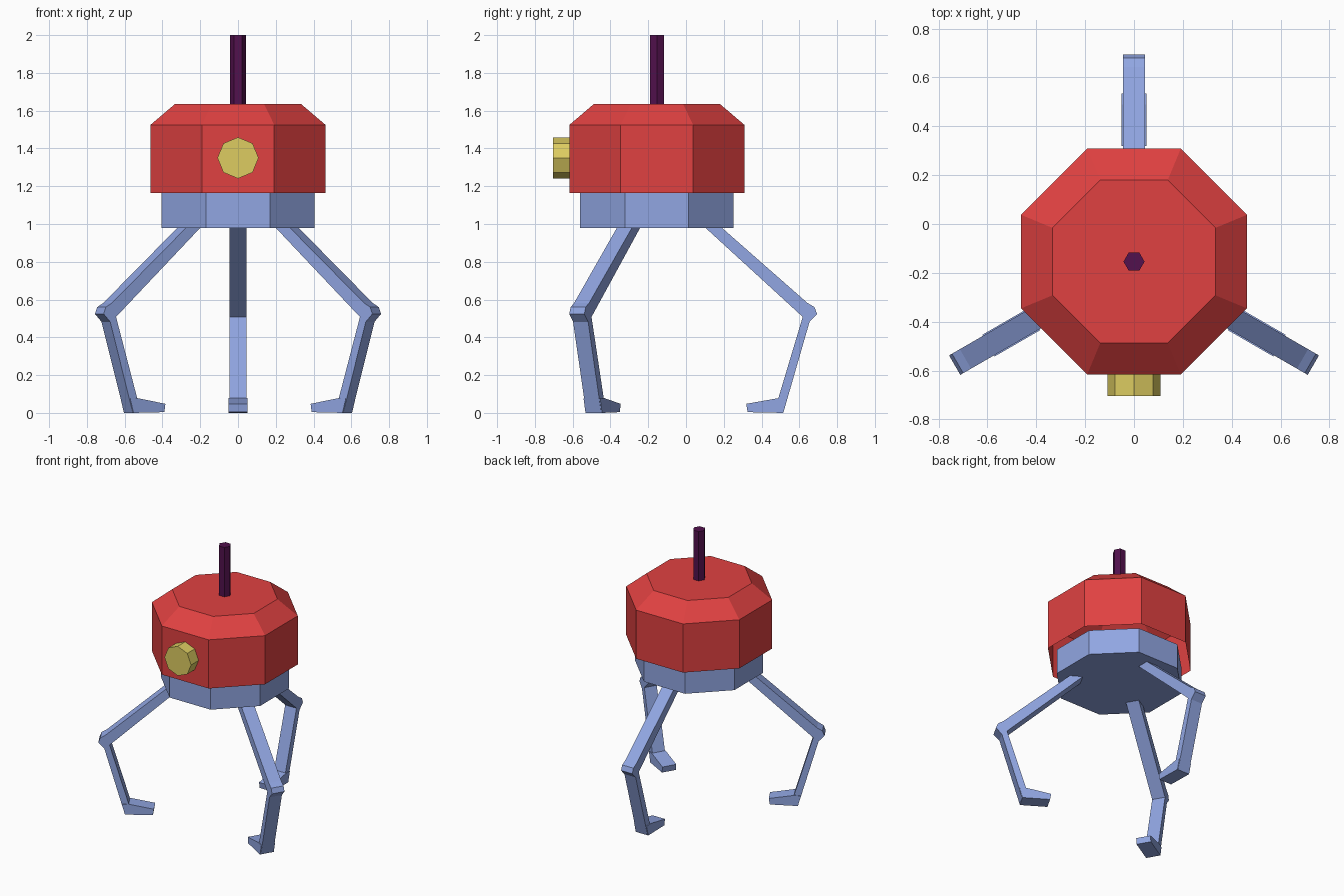
import bpy, bmesh
from math import pi, cos, sin, radians
from mathutils import Matrix, Vector

if "Cube" in bpy.data.objects:
    bpy.data.objects.remove(bpy.data.objects["Cube"])

CENTRE = Vector((0, -0.154, 0))


def material(name, rgb):
    m = bpy.data.materials.new(name)
    m.use_nodes = True
    m.diffuse_color = (*rgb, 1)
    m.node_tree.nodes["Principled BSDF"].inputs["Base Color"].default_value = (*rgb, 1)
    return m


RED = material("red", (0.745, 0.053, 0.053))
BLUE = material("soft blue", (0.283, 0.381, 0.76))
YELLOW = material("yellow", (0.723, 0.604, 0.12))
PURPLE = material("dark purple", (0.085, 0.0055, 0.074))


def finish(name, bm, mat, matrix):
    bmesh.ops.recalc_face_normals(bm, faces=bm.faces)
    bm.transform(matrix)
    mesh = bpy.data.meshes.new(name)
    bm.to_mesh(mesh)
    bm.free()
    mesh.materials.append(mat)
    ob = bpy.data.objects.new(name, mesh)
    bpy.context.collection.objects.link(ob)
    return ob


def lathe(name, sides, rings, mat, turn=0, matrix=None, open_bottom=False):
    """Stack polygon rings given as (corner radius, height)."""
    bm = bmesh.new()
    loops = []
    for r, z in rings:
        angles = [turn + 2 * pi * i / sides for i in range(sides)]
        loops.append([bm.verts.new((r * cos(a), r * sin(a), z)) for a in angles])
    for low, high in zip(loops, loops[1:]):
        for i in range(sides):
            j = (i + 1) % sides
            bm.faces.new((low[i], low[j], high[j], high[i]))
    bm.faces.new(loops[-1])
    if not open_bottom:
        bm.faces.new(loops[0])
    return finish(name, bm, mat, matrix or Matrix.Translation(CENTRE))


def slab(name, outline, half_width, mat, matrix):
    """Extrude a side outline (distance outward, height) across its width."""
    bm = bmesh.new()
    face = bm.faces.new([bm.verts.new((-half_width, r, z)) for r, z in outline])
    new = bmesh.ops.extrude_face_region(bm, geom=[face])["geom"]
    moved = [v for v in new if isinstance(v, bmesh.types.BMVert)]
    bmesh.ops.translate(bm, verts=moved, vec=(2 * half_width, 0, 0))
    return finish(name, bm, mat, matrix)


# Octagonal body shell and base
flat = cos(pi / 8)
lathe("body", 8, [(0.463 / flat, 1.165), (0.463 / flat, 1.525), (0.334 / flat, 1.635)],
      RED, pi / 8, open_bottom=True)
lathe("base", 8, [(0.406 / flat, 0.98), (0.406 / flat, 1.165)], BLUE, pi / 8)

# Antenna
lathe("antenna", 6, [(0.043, 1.63), (0.043, 2.0)], PURPLE)

# Eye facing forward
eye_pose = Matrix.Translation((0, -0.6, 1.35)) @ Matrix.Rotation(pi / 2, 4, "X")
lathe("eye", 8, [(0.109, 0), (0.109, 0.104)], YELLOW, 0, eye_pose)

# Three bent legs with inward feet
leg_outline = [(0.31, 1.0), (0.344, 0.98), (0.797, 0.582), (0.834, 0.56), (0.848, 0.524),
               (0.808, 0.482), (0.67, 0.003), (0.642, 0.075), (0.772, 0.508), (0.257, 0.98)]
foot_outline = [(0.668, 0.0), (0.48, 0.004), (0.473, 0.048), (0.643, 0.078), (0.688, 0.075)]
for side, angle in (("back", 0), ("right", 120), ("left", 240)):
    pose = Matrix.Translation(CENTRE) @ Matrix.Rotation(radians(angle), 4, "Z")
    slab(side + "_leg", leg_outline, 0.046, BLUE, pose)
    slab(side + "_foot", foot_outline, 0.051, BLUE, pose)
